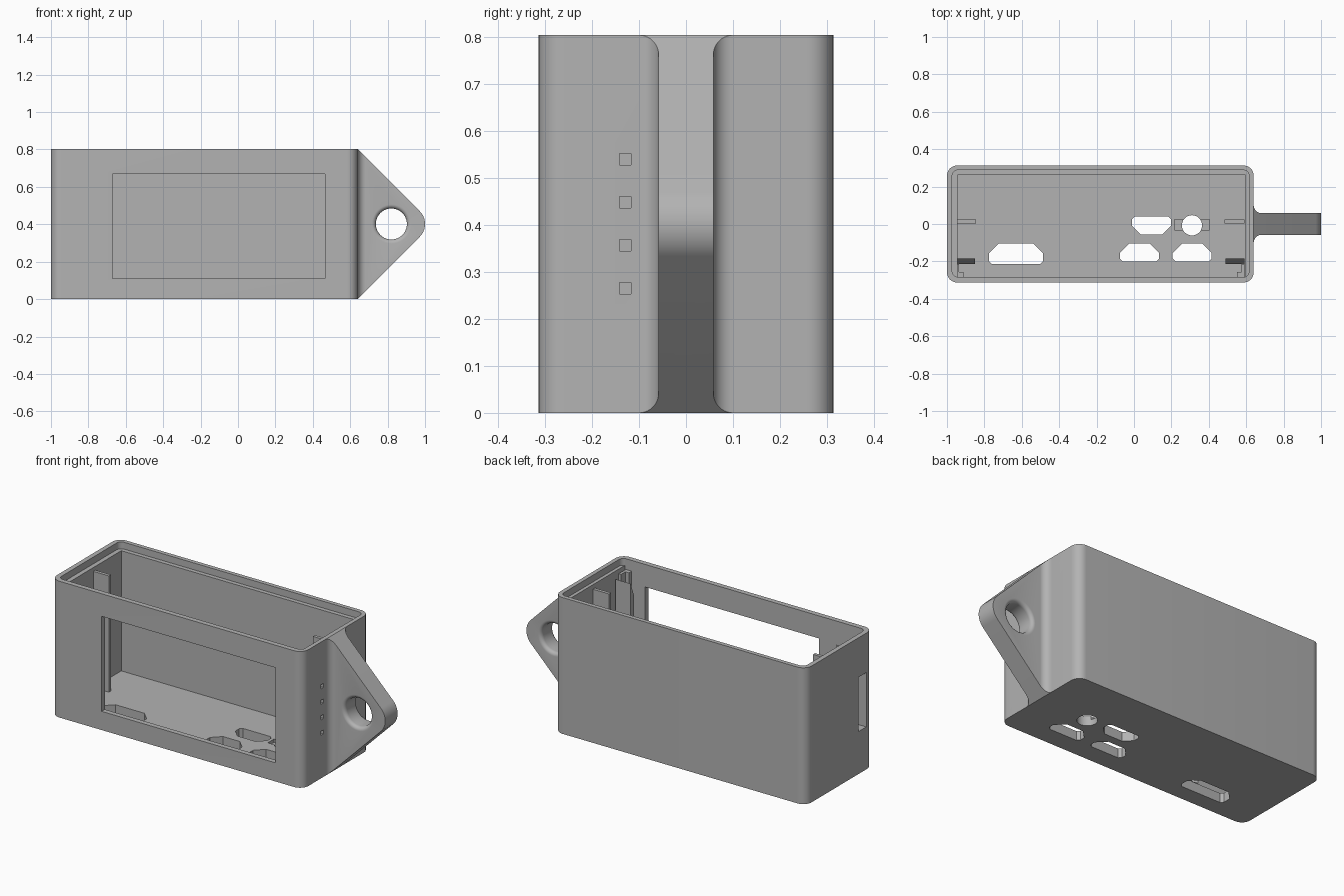
import bpy, bmesh
from math import sin, cos, pi, radians
from mathutils import Vector

if "Cube" in bpy.data.objects:
    bpy.data.objects.remove(bpy.data.objects["Cube"])

grey = bpy.data.materials.new("plain grey")
grey.use_nodes = True
colour = (0.45, 0.45, 0.45, 1)
grey.diffuse_color = colour
grey.node_tree.nodes["Principled BSDF"].inputs["Base Color"].default_value = colour

WALL_T, FLOOR, TOP, LEDGE = 0.03, 0.055, 0.803, 0.763
LEFT, RIGHT, DEPTH = -1.0, 0.64, 0.313
MID = (LEFT + RIGHT) / 2


def prism(name, points, lo, hi, axis="z"):
    """Extrude a 2D outline along one axis."""
    place = {"x": lambda a, b, c: (c, a, b),
             "y": lambda a, b, c: (a, c, b),
             "z": lambda a, b, c: (a, b, c)}[axis]
    bm = bmesh.new()
    low = [bm.verts.new(place(a, b, lo)) for a, b in points]
    high = [bm.verts.new(place(a, b, hi)) for a, b in points]
    bm.faces.new(low)
    bm.faces.new(high)
    n = len(points)
    for i in range(n):
        j = (i + 1) % n
        bm.faces.new((low[i], low[j], high[j], high[i]))
    bmesh.ops.recalc_face_normals(bm, faces=bm.faces)
    mesh = bpy.data.meshes.new(name)
    bm.to_mesh(mesh)
    bm.free()
    mesh.materials.append(grey)
    obj = bpy.data.objects.new(name, mesh)
    bpy.context.collection.objects.link(obj)
    return obj


def arc(cx, cy, r, a0, a1, n=10):
    return [(cx + r * cos(radians(a0 + (a1 - a0) * i / n)),
             cy + r * sin(radians(a0 + (a1 - a0) * i / n))) for i in range(n + 1)]


def rect(x0, x1, y0, y1, r=0):
    if not r:
        return [(x0, y0), (x1, y0), (x1, y1), (x0, y1)]
    return (arc(x0 + r, y0 + r, r, 180, 270) + arc(x1 - r, y0 + r, r, 270, 360)
            + arc(x1 - r, y1 - r, r, 0, 90) + arc(x0 + r, y1 - r, r, 90, 180))


def port(x0, x1, flat, far, c):
    """Connector outline: rounded corners at flat, chamfered at far."""
    s = 1 if far > flat else -1
    e = 0.015
    return [(x0, flat + s * e), (x0 + e, flat), (x1 - e, flat), (x1, flat + s * e),
            (x1, far - s * c), (x1 - c, far), (x0 + c, far), (x0, far - s * c)]


def combine(target, tool, operation="DIFFERENCE"):
    mod = target.modifiers.new("boolean", "BOOLEAN")
    mod.operation, mod.object, mod.solver = operation, tool, "EXACT"
    bpy.context.view_layer.objects.active = target
    bpy.ops.object.modifier_apply(modifier=mod.name)
    bpy.data.objects.remove(tool)


def smooth(obj):
    bpy.ops.object.select_all(action="DESELECT")
    obj.select_set(True)
    bpy.context.view_layer.objects.active = obj
    bpy.ops.object.shade_smooth_by_angle(angle=radians(30))


# Hollow case with a stepped rim for the lid
case = prism("case", rect(LEFT, RIGHT, -DEPTH, DEPTH, 0.055), 0, TOP)
front_inside = WALL_T - DEPTH
combine(case, prism("cavity", rect(-0.945, 0.595, front_inside, 0.263), FLOOR, 1))
combine(case, prism("lid_recess", rect(-0.972, 0.615, front_inside, 0.288, 0.03), LEDGE, 1))

# Display window, card slot and indicator holes
combine(case, prism("window", rect(-0.67, 0.465, 0.11, 0.67), -0.5, -0.2, "y"))
combine(case, prism("card_slot", rect(-0.25, -0.18, 0.25, 0.57), -1.1, -0.9, "x"))
for i in range(4):
    z = 0.265 + 0.0913 * i
    combine(case, prism("indicator", rect(-0.141, -0.117, z - 0.012, z + 0.012), 0.55, 0.7, "x"))

# Connector openings through the floor
ports = [port(-0.775, -0.487, -0.215, -0.105, 0.05),
         port(-0.075, 0.135, -0.2, -0.105, 0.05),
         port(0.207, 0.415, -0.2, -0.105, 0.05),
         port(-0.01, 0.198, 0.04, -0.055, 0.045),
         arc(0.31, -0.007, 0.054, 0, 350, 35)]
for outline in ports:
    combine(case, prism("port", outline, -0.1, 0.1))
combine(case, prism("button_recess", rect(0.217, 0.405, -0.033, 0.025), 0.035, 0.1))
smooth(case)

# Board ribs, sloped rails and corner posts, mirrored on both ends
for side, s in (("right", -1), ("left", 1)):
    def span(a, b):
        """Distances inward from the end wall, as sorted x values."""
        return sorted((MID + s * (0.77 - a), MID + s * (0.77 - b)))

    x0, x1 = span(0, 0.105)
    prism(side + "_rib", rect(x0, x1, 0.004, 0.023), FLOOR, 0.74)
    rail = [(-0.215, FLOOR), (-0.185, FLOOR), (-0.185, 0.72), (-0.215, 0.64)]
    x0, x1 = span(0, 0.1)
    prism(side + "_rail", rail, x0, x1, "x")
    outline = [(0, -0.283), (0.038, -0.283), (0.038, -0.257),
               (0.015, -0.257), (0.015, -0.215), (0, -0.215)]
    prism(side + "_corner_post", [(MID + s * (0.77 - a), y) for a, y in outline],
          0.6, 0.74)

# Hanging lug: filleted plan cut to a round-tipped triangle
T, F = 0.058, 0.042
plan = ([(RIGHT, -T - F)] + arc(RIGHT + F, -T - F, F, 180, 90)[1:] + [(1.05, -T), (1.05, T)]
        + arc(RIGHT + F, T + F, F, 270, 180))
lug = prism("hanging_lug", plan, 0, TOP)
mid_z = TOP / 2
triangle = ([(0.5, 0), (RIGHT, 0)] + arc(0.903, mid_z, 0.097, -45, 45, 16)
            + [(RIGHT, TOP), (0.5, TOP)])
combine(lug, prism("lug_outline", triangle, -0.3, 0.3, "y"), "INTERSECT")

# Lug hole with rounded rims, lathed around y
R, E = 0.083, 0.022
edge = [(R + E - E * cos(a), T - E + E * sin(a)) for a in (i * pi / 12 for i in range(7))]
profile = [(r, -y) for r, y in reversed(edge)] + edge
profile = [(R + E, -0.1)] + profile + [(R + E, 0.1)]
bm = bmesh.new()
rings = [[bm.verts.new((0.82 + r * cos(i * pi / 20), y, mid_z + r * sin(i * pi / 20)))
          for i in range(40)] for r, y in profile]
for a, b in zip(rings, rings[1:]):
    for i in range(40):
        j = (i + 1) % 40
        bm.faces.new((a[i], a[j], b[j], b[i]))
bm.faces.new(rings[0])
bm.faces.new(rings[-1])
bmesh.ops.recalc_face_normals(bm, faces=bm.faces)
mesh = bpy.data.meshes.new("hole")
bm.to_mesh(mesh)
bm.free()
mesh.materials.append(grey)
hole = bpy.data.objects.new("hole", mesh)
bpy.context.collection.objects.link(hole)
combine(lug, hole)
smooth(lug)
